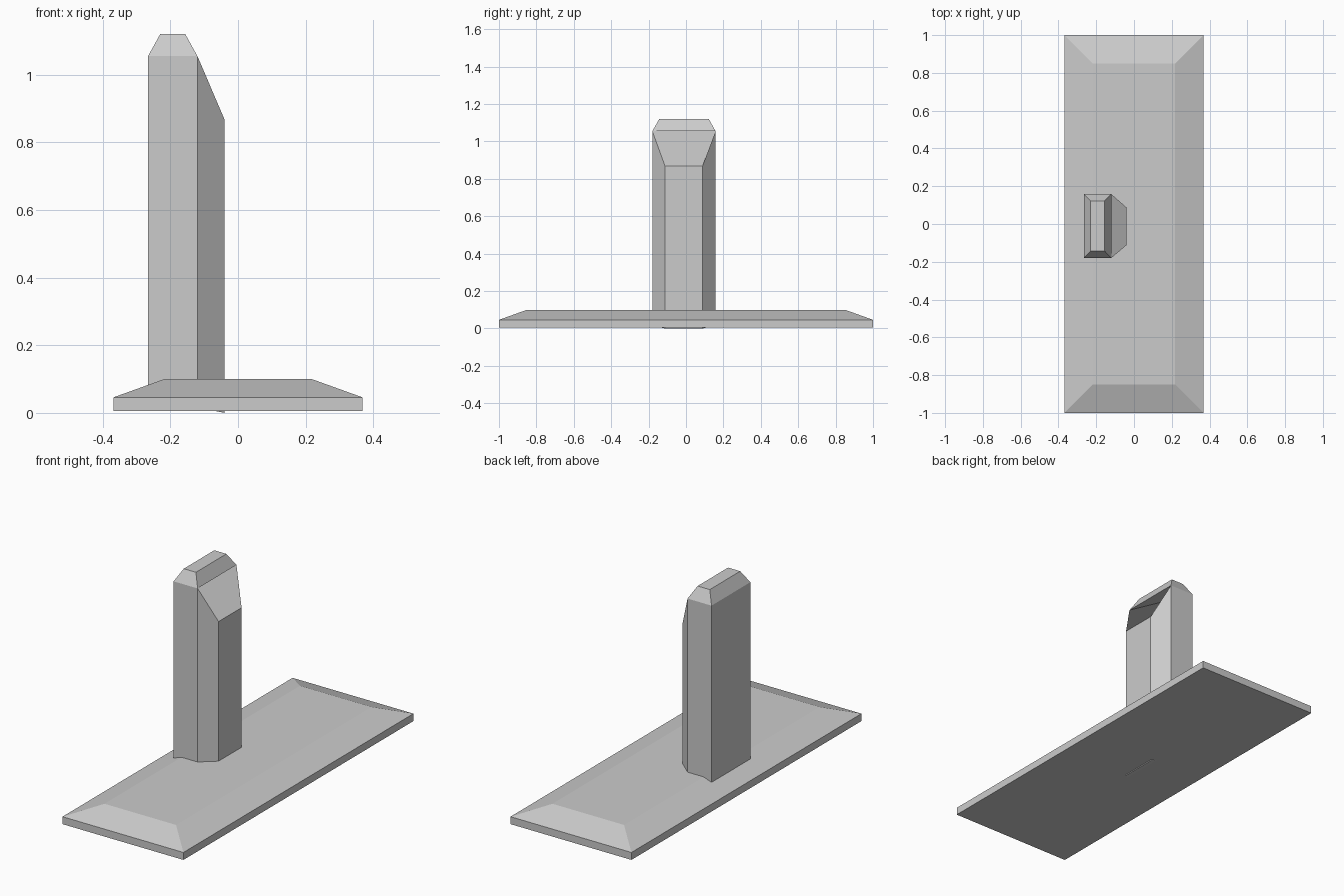
import bpy

cube = bpy.data.objects.get("Cube")
if cube:
    bpy.data.objects.remove(cube, do_unlink=True)

grey = bpy.data.materials.new("plain grey")
grey.use_nodes = True
colour = (0.6, 0.6, 0.6, 1)
grey.diffuse_color = colour
grey.node_tree.nodes["Principled BSDF"].inputs["Base Color"].default_value = colour


def loft(name, rings):
    """Skin equal-sized point rings from bottom to top and cap both ends."""
    n = len(rings[0])
    verts = [p for ring in rings for p in ring]
    faces = [tuple(reversed(range(n))), tuple(range(len(verts) - n, len(verts)))]
    for r in range(len(rings) - 1):
        for i in range(n):
            j = (i + 1) % n
            faces.append((r * n + i, r * n + j, r * n + n + j, r * n + n + i))
    mesh = bpy.data.meshes.new(name)
    mesh.from_pydata(verts, [], faces)
    mesh.materials.append(grey)
    obj = bpy.data.objects.new(name, mesh)
    bpy.context.collection.objects.link(obj)
    return obj


def rectangle(x, y, z):
    return [(-x, -y, z), (x, -y, z), (x, y, z), (-x, y, z)]


# Plinth: thin slab with a chamfered upper rim
loft("plinth", [rectangle(0.368, 1, 0.005),
                rectangle(0.368, 1, 0.046),
                rectangle(0.218, 0.85, 0.1)])

# Column: six-sided outline with a tapered nose towards +x
outline = [(-0.266, -0.18), (-0.12, -0.18), (-0.04, -0.112),
           (-0.04, 0.088), (-0.12, 0.158), (-0.266, 0.158)]


def foot(x):
    return 0.2 * (-0.04 - x)


def shoulder(x):
    return 0.868 if x > -0.1 else 1.055


loft("column", [[(x, y, foot(x)) for x, y in outline],
                [(x, y, shoulder(x)) for x, y in outline]])

# Cap: chamfered crown above the column's shoulder
back, front = -0.18, 0.158
loft("column_cap", [
    [(-0.266, back, 1.055), (-0.12, back, 1.055), (-0.12, front, 1.055), (-0.266, front, 1.055)],
    [(-0.23, -0.143, 1.12), (-0.156, -0.143, 1.12), (-0.156, 0.122, 1.12), (-0.23, 0.122, 1.12)]])
